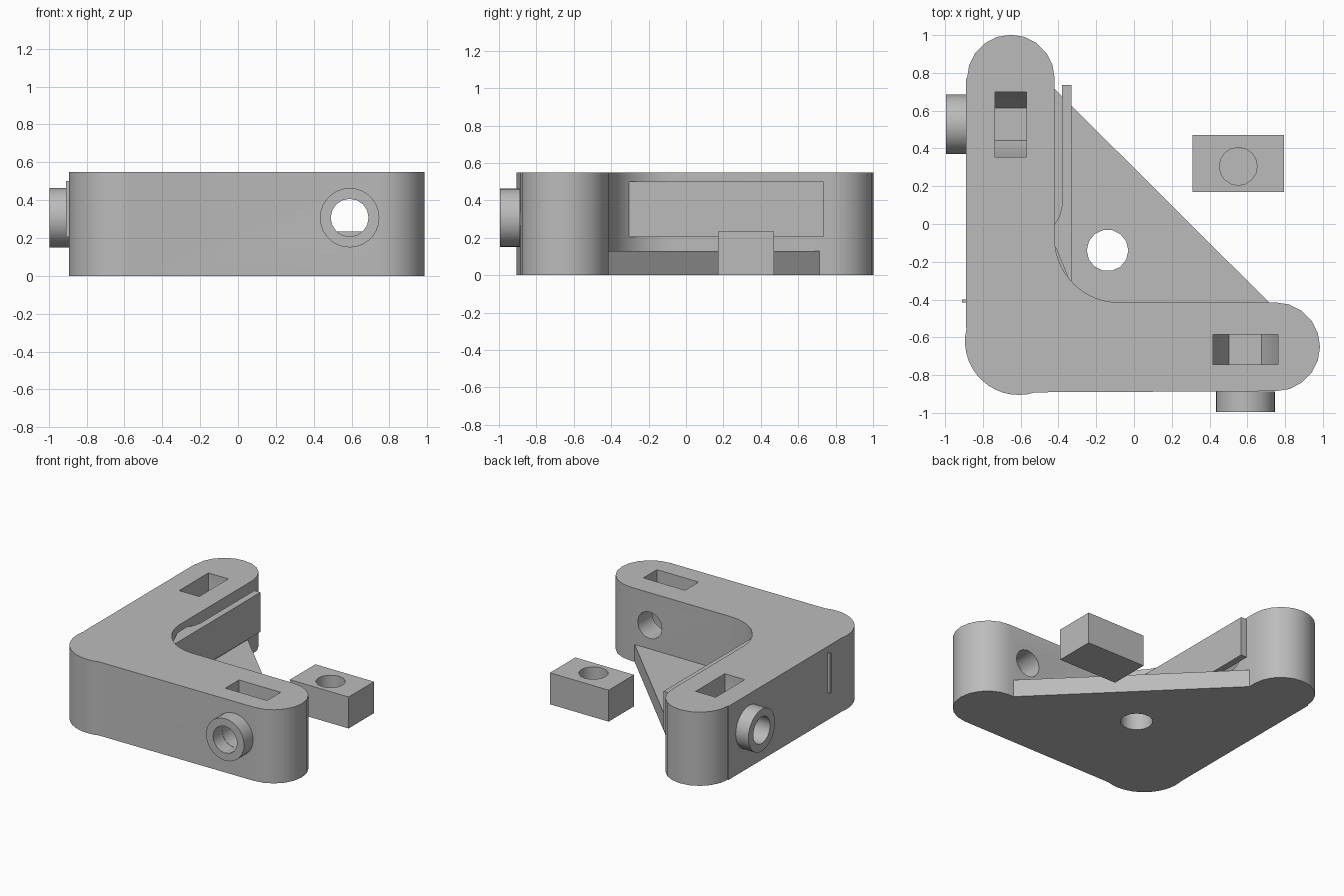
import bpy, bmesh
from math import cos, sin, pi, radians
from mathutils import Matrix, Vector

if "Cube" in bpy.data.objects:
    bpy.data.objects.remove(bpy.data.objects["Cube"])

grey = bpy.data.materials.new("plain grey")
grey.use_nodes = True
grey.diffuse_color = (0.5, 0.5, 0.5, 1)
grey.node_tree.nodes["Principled BSDF"].inputs["Base Color"].default_value = (0.5, 0.5, 0.5, 1)


def arc(cx, cy, r, start, end, steps):
    angles = [radians(start + (end - start) * i / steps) for i in range(steps + 1)]
    return [(cx + r * cos(a), cy + r * sin(a)) for a in angles]


def prism(name, outline, z0, z1, matrix=None):
    """Extrude a flat outline from z0 to z1, then place it."""
    bm = bmesh.new()
    face = bm.faces.new([bm.verts.new((x, y, z0)) for x, y in outline])
    top = bmesh.ops.extrude_face_region(bm, geom=[face])["geom"]
    bmesh.ops.translate(bm, vec=(0, 0, z1 - z0),
                        verts=[v for v in top if isinstance(v, bmesh.types.BMVert)])
    if matrix:
        bm.transform(matrix)
    bmesh.ops.recalc_face_normals(bm, faces=bm.faces)
    mesh = bpy.data.meshes.new(name)
    bm.to_mesh(mesh)
    bm.free()
    mesh.materials.append(grey)
    obj = bpy.data.objects.new(name, mesh)
    bpy.context.collection.objects.link(obj)
    return obj


def circle(r, sides, cx=0, cy=0):
    return arc(cx, cy, r, 0, 360, sides)[:-1]


def cut(obj, cutter):
    """Subtract the cutter and throw it away."""
    cutter.hide_render = True
    mod = obj.modifiers.new("cut", 'BOOLEAN')
    mod.operation = 'DIFFERENCE'
    mod.solver = 'EXACT'
    mod.object = cutter
    bpy.context.view_layer.objects.active = obj
    bpy.ops.object.modifier_apply(modifier=mod.name)
    bpy.data.objects.remove(cutter)


# L-shaped body with rounded ends, corner and inner fillet
fillet = arc(-0.08, -0.075, 0.34, 270, 180, 14)
outline = (arc(0.75, -0.65, 0.235, -90, 90, 10) + fillet
           + arc(-0.652, 0.77, 0.232, 0, 180, 10)
           + [(-0.89, 0.77), (-0.89, -0.55)]
           + arc(-0.61, -0.62, 0.285, 166, 288, 14))
body = prism("corner_body", outline, 0, 0.55)

# Triangular web in the inner corner, with a mounting hole
web = prism("corner_web", fillet + [(-0.42, 0.715), (0.715, -0.415)], 0, 0.13)
cut(web, prism("web_hole", circle(0.11, 14, -0.14, -0.14), -0.1, 0.3))

# Cross bores, nut pockets and collars, one set in each arm.
# Local frame: x along the arm, y up, z outward through the arm wall.
front = Matrix(((1, 0, 0, 0.59), (0, 0, -1, 0), (0, 1, 0, 0.307), (0, 0, 0, 1)))
side = Matrix(((0, 0, -1, 0), (1, 0, 0, 0.528), (0, 1, 0, 0.307), (0, 0, 0, 1)))
nut = [(-0.172, 0), (-0.086, -0.149), (0.086, -0.149), (0.172, 0), (0.172, 0.4), (-0.172, 0.4)]
collars = []
for label, m, pocket in (("front", front, (0.585, 0.745)), ("side", side, (0.57, 0.735))):
    cut(body, prism("bore", circle(0.1, 16), 0.3, 1.2, m))
    cut(body, prism("pocket", nut, pocket[0], pocket[1], m))
    collar = prism(label + "_collar", circle(0.157, 28), 0.888, 0.995, m)
    cut(collar, prism("bore", circle(0.1, 16), 0.8, 1.2, m))
    collars.append(collar)

# Flexible tongue rooted in the inner fillet
tongue = prism("spring_tongue", [(-0.33, 0.735), (-0.38, 0.735), (-0.38, 0.1), (-0.395, 0.04),
                                 (-0.425, -0.01), (-0.425, -0.1), (-0.33, -0.33)], 0.205, 0.5)

# Narrow rib on the outer side wall
prism("outer_rib", [(-0.91, -0.415), (-0.885, -0.415), (-0.885, -0.4), (-0.91, -0.4)], 0.205, 0.5)

# Loose block with a blind round recess
block = prism("loose_block", [(0.31, 0.17), (0.795, 0.17), (0.795, 0.47), (0.31, 0.47)], 0, 0.235)
cut(block, prism("recess", circle(0.1, 16, 0.552, 0.305), 0.08, 0.4))

# Smooth the round walls, keep edges crisp
for obj in bpy.context.view_layer.objects:
    obj.select_set(obj in [body, web, block, tongue] + collars)
bpy.context.view_layer.objects.active = body
bpy.ops.object.shade_smooth_by_angle(angle=radians(30))
